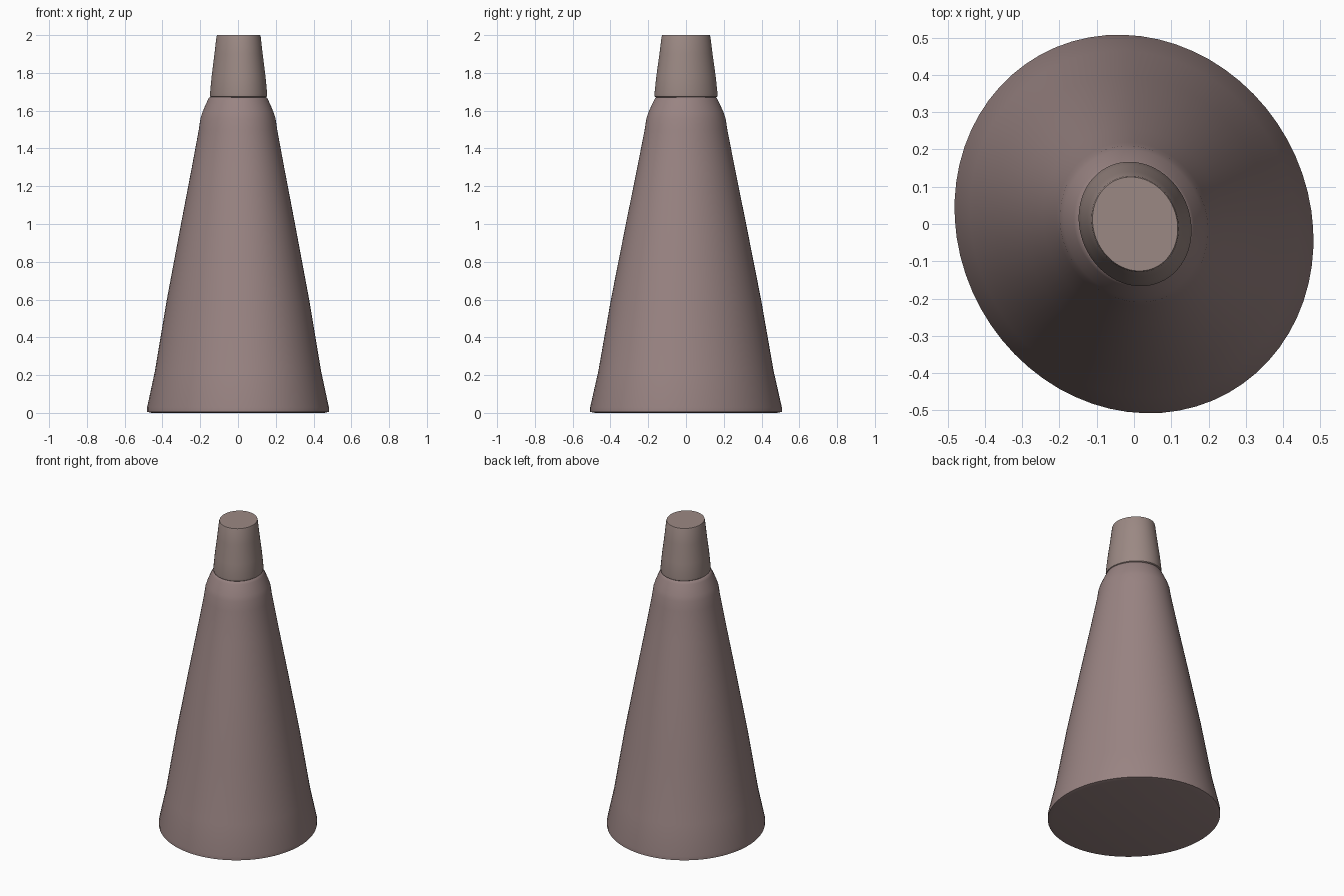
import bpy, bmesh, math

if "Cube" in bpy.data.objects:
    bpy.data.objects.remove(bpy.data.objects["Cube"])

SEGMENTS = 64


def material(name, rgb):
    mat = bpy.data.materials.new(name)
    mat.diffuse_color = (*rgb, 1)
    mat.use_nodes = True
    mat.node_tree.nodes["Principled BSDF"].inputs["Base Color"].default_value = mat.diffuse_color
    return mat


def oval_lathe(name, profile, long_scale, short_scale, tilt, center_x, mat):
    """Closed solid from (radius, height) pairs, swept round a turned oval."""
    bm = bmesh.new()
    rings = []
    c, s = math.cos(tilt), math.sin(tilt)
    for r, z in profile:
        ring = []
        for i in range(SEGMENTS):
            a = 2 * math.pi * i / SEGMENTS
            u, v = r * long_scale * math.cos(a), r * short_scale * math.sin(a)
            ring.append(bm.verts.new((center_x + u * c - v * s, u * s + v * c, z)))
        rings.append(ring)
    for low, high in zip(rings, rings[1:]):
        for i in range(SEGMENTS):
            j = (i + 1) % SEGMENTS
            bm.faces.new((low[i], low[j], high[j], high[i]))
    bm.faces.new(rings[0][::-1])
    bm.faces.new(rings[-1])
    mesh = bpy.data.meshes.new(name)
    bm.to_mesh(mesh)
    bm.free()
    obj = bpy.data.objects.new(name, mesh)
    bpy.context.collection.objects.link(obj)
    mesh.materials.append(mat)
    bpy.ops.object.select_all(action='DESELECT')
    obj.select_set(True)
    bpy.context.view_layer.objects.active = obj
    bpy.ops.object.shade_smooth_by_angle(angle=math.radians(35))
    return obj


# Long tapering body with a rounded shoulder and a seam groove at the top
body = [(0.470, 0.0), (0.494, 0.006), (0.494, 0.03), (0.452, 0.22), (0.387, 0.60),
        (0.310, 1.00), (0.251, 1.30), (0.213, 1.50), (0.204, 1.56), (0.194, 1.59),
        (0.179, 1.625), (0.165, 1.655), (0.158, 1.668), (0.148, 1.674)]
oval_lathe("body", body, 1.05, 0.95, math.radians(119), 0.0,
           material("dusty_rose", (0.32, 0.23, 0.225)))

# Stubby tapered cap with a flat top
cap = [(0.148, 1.668), (0.158, 1.675), (0.159, 1.69), (0.150, 1.78),
       (0.134, 1.90), (0.123, 1.992), (0.120, 2.0)]
oval_lathe("cap", cap, 1.07, 0.93, math.radians(113), 0.003,
           material("dusty_beige", (0.33, 0.25, 0.23)))
